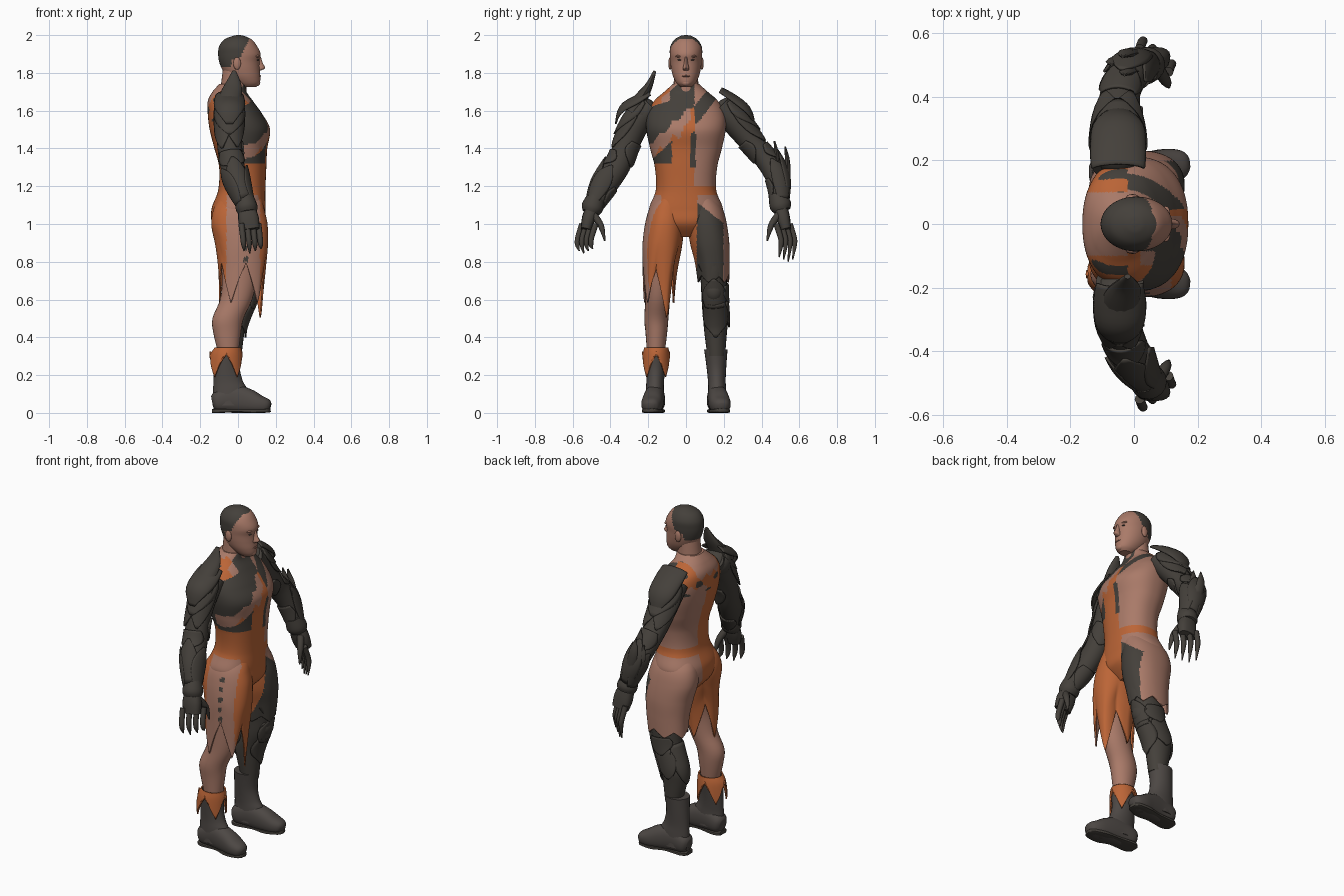
import bpy, bmesh, math
from mathutils import Vector

cube = bpy.data.objects.get("Cube")
if cube:
    bpy.data.objects.remove(cube)

SKIN, ORANGE, DARK, BOOT, LIP = range(5)
PALETTE = [("skin", (.40, .195, .14)), ("orange cloth", (.50, .13, .038)),
           ("dark armour", (.058, .051, .043)), ("boot leather", (.074, .064, .058)),
           ("lip brown", (.27, .125, .09))]
MATS = []
for label, rgb in PALETTE:
    m = bpy.data.materials.new(label)
    m.use_nodes = True
    m.diffuse_color = (*rgb, 1)
    m.node_tree.nodes["Principled BSDF"].inputs["Base Color"].default_value = (*rgb, 1)
    MATS.append(m)


def finish(name, bm, paint):
    bmesh.ops.recalc_face_normals(bm, faces=bm.faces)
    for f in bm.faces:
        f.smooth = True
        f.material_index = paint(f.calc_center_median()) if callable(paint) else 0
    mesh = bpy.data.meshes.new(name)
    bm.to_mesh(mesh)
    bm.free()
    for m in (MATS if callable(paint) else [MATS[paint]]):
        mesh.materials.append(m)
    mesh.set_sharp_from_angle(angle=math.radians(40))
    ob = bpy.data.objects.new(name, mesh)
    bpy.context.collection.objects.link(ob)
    return ob


def spline(s, t):
    i = max(0, min(int(t), len(s) - 2))
    f = t - i
    q = [s[max(0, min(len(s) - 1, i + k))] for k in (-1, 0, 1, 2)]
    return [b + .5 * f * (c - a + f * (2*a - 5*b + 4*c - d + f * (3*(b - c) + d - a)))
            for a, b, c, d in zip(*q)]


def tube(name, secs, paint, side=1, n=24, steps=4, flat=False, power=2, hem=None,
         centre=None, caps=True, floor=False):
    """Loft sections (x, y, z, ru, rv[, half arc]); with a centre angle it is an open plate."""
    bm, rows, last = bmesh.new(), [], len(secs) - 1
    for k in range(last * steps + 1):
        t = k / steps
        p = spline(secs, t)
        tan = Vector((0, 0, 1))
        if not flat:
            tan = (Vector(spline(secs, min(last, t + .1))[:3])
                   - Vector(spline(secs, max(0, t - .1))[:3])).normalized()
        ref = Vector((0, 0, 1)) if abs(tan.x) > .8 else Vector((1, 0, 0))
        u = (ref - tan * ref.dot(tan)).normalized()
        v = tan.cross(u)
        row = []
        for j in range(n if centre is None else n + 1):
            a = 2 * math.pi * j / n if centre is None else math.radians(centre + p[5] * (2*j/n - 1))
            c, s = [math.copysign(abs(w) ** (2 / power), w) for w in (math.cos(a), math.sin(a))]
            q = Vector(p[:3]) + u * c * max(p[3], .002) + v * s * max(p[4], .002)
            if hem:
                q.z += hem(a) * (t / last) ** 3
            if floor:
                q.z = max(q.z, 0)
            row.append(bm.verts.new((q.x, q.y * side, q.z)))
        rows.append(row)
    for r, w in zip(rows, rows[1:]):
        for j in range(n):
            k = (j + 1) % len(r)
            bm.faces.new((r[j], r[k], w[k], w[j]))
    if centre is None and caps:
        bm.faces.new(rows[0])
        bm.faces.new(rows[-1])
    ob = finish(name, bm, paint)
    if centre is not None or not caps:
        mod = ob.modifiers.new("thickness", 'SOLIDIFY')
        mod.thickness, mod.offset = .008, 0


def rings(rows):
    """Turn (z, back, front, centre y, half width) into sections."""
    return [((a + b) / 2, cy, z, (b - a) / 2, ry) for z, a, b, cy, ry in rows]


def armour(name, path, t0, t1, centre, half, s0, s1, side):
    """Pointed plate that follows part of a limb; s0 and s1 scale it off the limb."""
    secs = []
    for i in range(4):
        p = spline(path, t0 + (t1 - t0) * i / 3)
        s = s0 + (s1 - s0) * i / 3
        secs.append((*p[:3], p[3] * s, p[4] * s, half * (.75, 1, .75, .08)[i]))
    tube(name, secs, DARK, side, n=10, steps=3, centre=centre if t1 > t0 else -centre)


def ball(name, loc, scale, paint, side=1):
    bm = bmesh.new()
    bmesh.ops.create_uvsphere(bm, u_segments=16, v_segments=10, radius=1)
    for v in bm.verts:
        v.co = Vector((loc[0] + v.co.x * scale[0], side * (loc[1] + v.co.y * scale[1]), loc[2] + v.co.z * scale[2]))
    finish(name, bm, paint)


def tri(a, k):
    return abs((a * k / (2 * math.pi)) % 1 * 2 - 1)


# Patched suit colours, trousers first
def trousers(c):
    x, y, z = c
    if y > .04:
        if y < .06 and x > -.03:
            return ORANGE
        return DARK if x > .03 and y < .195 and z < 1.12 - .8 * (y - .05) else SKIN
    if abs(x - .04) < .012 and y < -.17 and .68 < z < 1.06 and math.sin(z * 110) > .1:
        return DARK
    return SKIN if y < -.13 and -.06 < x < .115 else ORANGE


def suit(c):
    x, y, z = c
    jag = .03 * tri(y, 90)
    if z < 1.155:
        return trousers(c)
    if z < 1.2:
        return ORANGE
    edge = 1.49 + .9 * (y + .1)
    if x > -.02:
        if abs(y - .037) < .014 and 1.3 < z < 1.48 + jag:
            return DARK
        if y > .045:
            return DARK if z > 1.53 and abs(z - 1.6 - (y - .07) * 1.3) < .055 else SKIN
        if y < -.085 and z > 1.62 + .3 * (y + .19):
            return ORANGE if y < -.13 or x < .02 else SKIN
        if edge + jag < z:
            return DARK if z < edge + .2 else SKIN
        if y < -.075 and 1.32 < z < edge - .075:
            return DARK
        return SKIN if z > edge - .1 + jag * 2 and y < .02 else ORANGE
    if z > 1.65 - jag and abs(y) < .1:
        return SKIN
    if z > 1.54 and math.sin(y * 42 + 1) * math.sin(z * 50) > .55:
        return DARK
    if y < -.15 and 1.33 < z < 1.5:
        return DARK
    return SKIN if y > .03 and z < 1.57 + jag else ORANGE


tube("torso", rings([(.93, -.08, .08, 0, .08), (1.0, -.135, .14, 0, .17), (1.08, -.14, .145, 0, .195),
                     (1.18, -.105, .145, 0, .16), (1.3, -.10, .15, 0, .165), (1.4, -.125, .155, 0, .19),
                     (1.5, -.15, .17, 0, .21), (1.58, -.16, .13, 0, .205), (1.65, -.16, .08, 0, .17),
                     (1.7, -.135, .045, 0, .115), (1.74, -.1, .04, 0, .07)]),
     suit, n=140, steps=16, flat=True, power=2.3)


# Head with cropped hair
def scalp(c):
    x, y, z = c
    hair = z > 1.83 and x < -.005 + (z - 1.85) * .5 or z > 1.977
    return DARK if hair and not (z < 1.87 and x > -.035) else SKIN


tube("neck", rings([(1.6, -.11, .05, 0, .08), (1.7, -.095, .045, 0, .068), (1.82, -.08, .04, 0, .062)]), SKIN, flat=True)
tube("head", rings([(1.725, .02, .095, 0, .03), (1.745, -.02, .115, 0, .05), (1.78, -.06, .118, 0, .068),
                    (1.82, -.085, .115, 0, .078), (1.86, -.1, .114, 0, .083), (1.9, -.105, .12, 0, .086),
                    (1.94, -.1, .102, 0, .083), (1.975, -.075, .075, 0, .062), (1.995, -.03, .035, 0, .03),
                    (2.0, -.005, .01, 0, .006)]), scalp, n=64, steps=8, flat=True)
tube("nose", rings([(1.812, .09, .118, 0, .016), (1.825, .09, .144, 0, .017), (1.85, .09, .132, 0, .011),
                    (1.885, .09, .121, 0, .008)]), SKIN, n=12, flat=True)
ball("lips", (.111, 0, 1.783), (.011, .022, .006), LIP)
ball("chin", (.1, 0, 1.748), (.018, .025, .018), SKIN)
for s, label in ((1, "left"), (-1, "right")):
    ball(label + "_eye", (.104, .033, 1.869), (.007, .011, .004), DARK, s)
    ball(label + "_brow", (.1, .034, 1.888), (.014, .022, .007), SKIN, s)
    ball(label + "_ear", (-.005, .084, 1.85), (.02, .01, .033), SKIN, s)

# Arms, shoulder plates and clawed gauntlets
ARMS = {1: [(-.05, .18, 1.62, .08, .065), (-.05, .25, 1.55, .08, .07), (-.05, .34, 1.44, .07, .062),
            (-.04, .42, 1.345, .062, .058), (-.005, .482, 1.24, .06, .058), (.04, .5, 1.1, .042, .042)],
        -1: [(-.045, .18, 1.62, .075, .065), (-.045, .25, 1.55, .072, .07), (-.045, .31, 1.43, .066, .066),
             (-.03, .36, 1.31, .064, .066), (.0, .43, 1.21, .06, .068), (.045, .495, 1.09, .042, .042)]}
for s, label in ((1, "left"), (-1, "right")):
    path = ARMS[s]
    tube(label + "_arm", path, DARK, s)
    flare = 1.4 if s > 0 else 1.2
    for i, (t0, t1, mid, half, a, b) in enumerate([
            (.2, 1.9, -90, 75, 1.1, 1.25), (.6, 2.4, -60, 50, 1.12, 1.15), (.6, 2.4, -125, 50, 1.12, 1.15),
            (2.5, 3.5, -90, 70, 1.06, 1.15), (1.9, 2.9, 60, 60, 1.06, 1.1), (4.7, 3.0, -90, 55, 1.05, flare),
            (4.8, 3.3, -20, 45, 1.08, 1.2), (4.8, 3.3, -150, 45, 1.08, 1.2), (4.0, 4.9, 90, 60, 1.05, 1.15)]):
        armour(f"{label}_arm_plate_{i + 1}", path, t0, t1, mid, half, a, b, s)
    ball(label + "_shoulder_cap", (-.05, .23, 1.59), (.08, .08, .08), DARK, s)
    x, y, z = path[-1][:3]
    tube(label + "_gauntlet_cuff", [(x - .01, y - .02, z + .06, .045, .045), (x, y, z, .058, .058),
                                    (x + .005, y + .01, z - .03, .05, .045)], DARK, s, n=16)
    tube(label + "_palm", [(x, y, z, .042, .034), (.055, .515, 1.03, .055, .036), (.065, .53, .97, .05, .028)],
         DARK, s, n=16, power=2.6)
    tip = .80 if s > 0 else .845
    for k in range(4):
        fx, fy = .018 + .03 * k, .56 - .024 * k
        tube(f"{label}_finger_{k + 1}", [(fx, fy - .01, 1.0, .016, .016), (fx + .008, fy + .012, .93, .015, .015),
                                         (fx + .012, fy + .015, .89, .013, .013), (fx + .014, fy + .005, tip + .012 * abs(k - 1), .003, .003)],
             DARK, s, n=10)
    tube(label + "_thumb", [(.075, .49, 1.05, .02, .02), (.1, .45, .99, .017, .017), (.11, .43, .91, .004, .004)],
         DARK, s, n=10)
# Forearm blades on the left
for i, (x, y, z) in enumerate([(-.03, .468, 1.44), (-.035, .525, 1.41), (-.07, .5, 1.37)]):
    tube(f"left_forearm_blade_{i + 1}", [(.0, y + .01, z - .19, .03, .018), (x + .01, y + .012, z - .08, .028, .014),
                                         (x, y, z, .004, .004)], DARK, n=8)
# Tall solid fin and layered plates on the right shoulder, lower plate on the left
tube("right_shoulder_fin", [(-.045, .28, 1.59, .07, .06), (-.04, .235, 1.67, .06, .035),
                            (-.025, .195, 1.735, .045, .02), (-.02, .165, 1.81, .01, .008)], DARK, -1, n=14)
tube("right_shoulder_plate", [(-.045, .18, 1.67, .075, .04, 70), (-.045, .25, 1.635, .08, .045, 85),
                              (-.045, .31, 1.59, .075, .05, 70), (-.045, .355, 1.52, .05, .02, 20)],
     DARK, -1, n=12, centre=-90)
tube("left_shoulder_plate", [(-.05, .17, 1.69, .085, .035, 75), (-.05, .235, 1.65, .085, .04, 85),
                             (-.05, .30, 1.59, .08, .045, 75), (-.05, .335, 1.52, .05, .03, 30)],
     DARK, 1, n=12, centre=-90)

# Torn trouser legs
CLOTH = rings([(1.15, -.085, .12, .075, .07), (1.08, -.125, .135, .1, .09), (1.0, -.137, .152, .112, .1),
               (.9, -.115, .155, .125, .1), (.8, -.1, .145, .138, .088), (.7, -.097, .13, .145, .08)])
tube("right_trouser", CLOTH, trousers, -1, n=90, steps=14, flat=True, power=2.2, caps=False,
     hem=lambda a: .1 - .22 * tri(a + .5, 5) - .08 * max(0, math.cos(a + .5)) ** 4)
tube("left_trouser", CLOTH, trousers, 1, n=90, steps=14, flat=True, power=2.2, caps=False,
     hem=lambda a: .03 - .04 * tri(a + .3, 6))

# Bare right leg and armoured left leg
LEG = [(.95, -.1, .12, .12, .08), (.8, -.09, .115, .138, .075), (.7, -.085, .1, .147, .067),
       (.6, -.095, .075, .15, .065), (.5, -.135, .03, .157, .064), (.42, -.13, .015, .157, .057),
       (.3, -.1, .0, .16, .045)]
tube("right_leg", rings(LEG), SKIN, -1, flat=True)
left = rings([(z, a + .02, b + .018, cy, ry * 1.04) for z, a, b, cy, ry in LEG])
tube("left_leg", left, DARK, 1, flat=True)
for i, (t0, t1, mid, half, a, b) in enumerate([
        (.3, 1.9, 0, 60, 1.1, 1.1), (3.2, 1.8, 0, 55, 1.08, 1.1), (2.9, 5.2, 0, 60, 1.08, 1.15),
        (2.8, 5.0, 180, 65, 1.05, 1.08), (2.2, 3.2, -90, 50, 1.08, 1.12), (3.0, 4.6, -90, 45, 1.06, 1.12)]):
    armour(f"left_leg_plate_{i + 1}", left, t0, t1, mid, half, a, b, 1)
ball("left_knee_cap", (.08, .148, .65), (.045, .05, .065), DARK)

# Boots with soles and heels
for s, label in ((1, "left"), (-1, "right")):
    tube(label + "_boot_shaft", rings([(.04, -.135, .05, .165, .052), (.12, -.132, .05, .165, .048),
                                       (.17, -.13, .025, .163, .047), (.24, -.128, .01, .161, .052),
                                       (.335, -.125, .018, .158, .062)]), BOOT, s, flat=True)
    tube(label + "_boot_foot", [(-.135, .16, .055, .035, .03), (-.11, .161, .06, .056, .05), (-.03, .165, .075, .075, .052),
                                (.05, .173, .062, .067, .055), (.11, .182, .046, .05, .055), (.155, .189, .038, .036, .042),
                                (.172, .191, .034, .018, .02)], BOOT, s, power=2.4, floor=True)
    tube(label + "_boot_sole", [(-.136, .16, .01, .011, .03), (-.1, .161, .01, .011, .05), (0, .168, .012, .008, .046),
                                (.08, .178, .01, .011, .056), (.15, .188, .012, .011, .042), (.17, .191, .014, .01, .02)],
         DARK, s, n=16, power=4, floor=True)
tube("right_boot_cuff", rings([(.345, -.12, .012, .157, .06), (.31, -.138, .018, .158, .066), (.25, -.148, .02, .158, .07)]),
     ORANGE, -1, n=64, steps=6, flat=True, caps=False, hem=lambda a: .075 - .135 * tri(a + math.pi / 4, 4))
